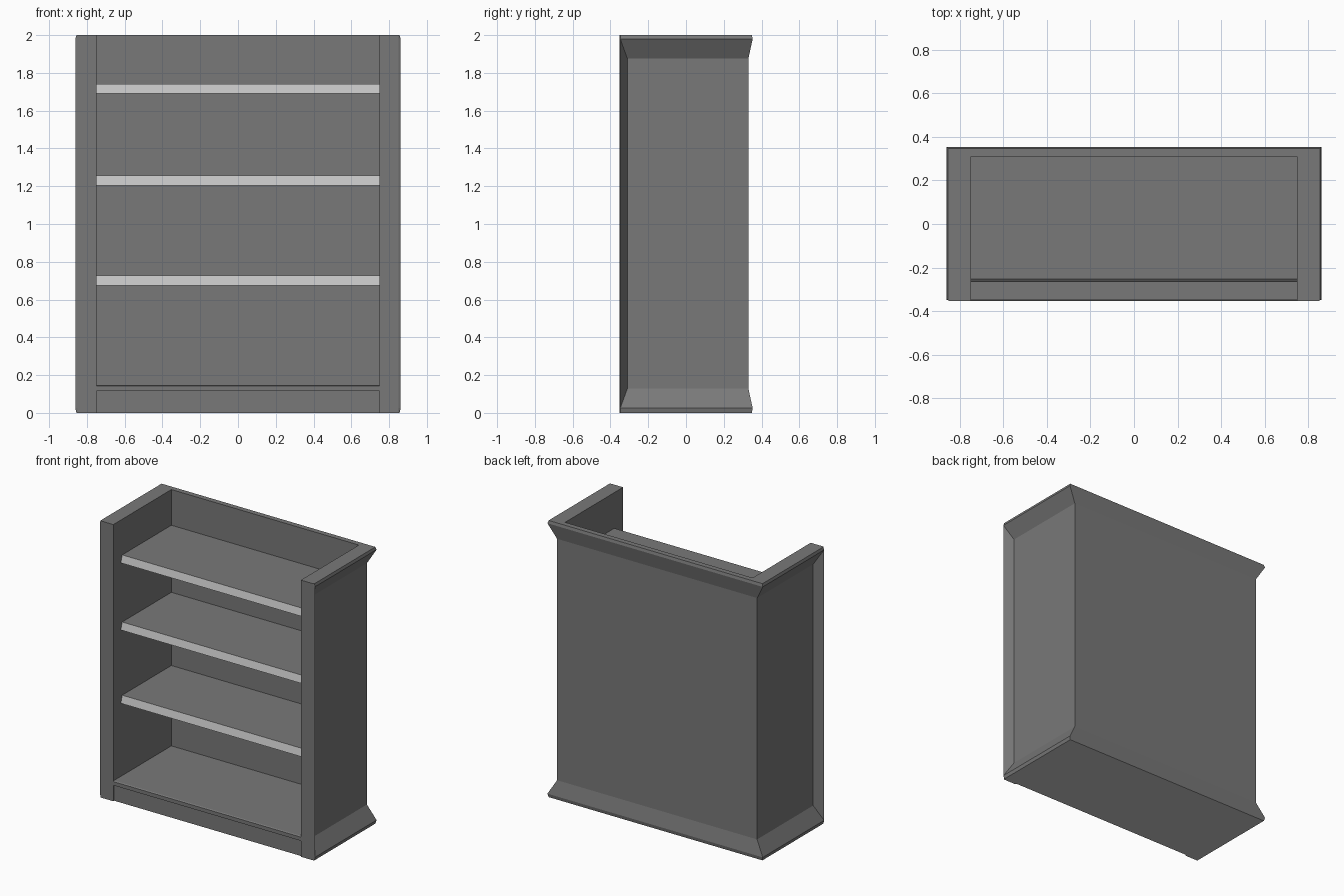
import bpy, bmesh

if "Cube" in bpy.data.objects:
    bpy.data.objects.remove(bpy.data.objects["Cube"])


def material(name, v):
    m = bpy.data.materials.new(name)
    m.diffuse_color = (v, v, v, 1)
    m.use_nodes = True
    m.node_tree.nodes["Principled BSDF"].inputs["Base Color"].default_value = m.diffuse_color
    return m


grey = material("dark grey", 0.19)
light = material("light grey", 0.555)


def finish(name, bm, light_front):
    bmesh.ops.remove_doubles(bm, verts=bm.verts, dist=0.0005)
    bmesh.ops.recalc_face_normals(bm, faces=bm.faces)
    bm.normal_update()
    me = bpy.data.meshes.new(name)
    me.materials.append(grey)
    me.materials.append(light)
    # light undersides, and light front strips on the shelves
    for f in bm.faces:
        if f.normal.z < -0.95 or (light_front and f.normal.y < -0.5):
            f.material_index = 1
    bm.to_mesh(me)
    bm.free()
    ob = bpy.data.objects.new(name, me)
    bpy.context.collection.objects.link(ob)
    return ob


def loft(name, rings, light_front=False):
    bm = bmesh.new()
    vs = [[bm.verts.new(p) for p in r] for r in rings]
    n = len(rings[0])
    for a, b in zip(vs, vs[1:]):
        for i in range(n):
            j = (i + 1) % n
            bm.faces.new((a[i], a[j], b[j], b[i]))
    bm.faces.new(vs[0])
    bm.faces.new(vs[-1])
    return finish(name, bm, light_front)


# U-shaped carcass: flared rims top and bottom, recessed sides and back
def outline(z, edge, side, front, back):
    half = [(0.75, 0.31), (0.75, -0.353), (0.85, -0.353), (edge, -0.348),
            (side, front), (side, back)]
    return ([(x, y, z) for x, y in half] +
            [(-x, y, z) for x, y in reversed(half)])


loft("bookcase_carcass", [
    outline(0.0, 0.855, 0.855, -0.348, 0.348),
    outline(0.025, 0.861, 0.861, -0.348, 0.353),
    outline(0.13, 0.861, 0.80, -0.31, 0.33),
    outline(1.875, 0.861, 0.80, -0.31, 0.33),
    outline(1.98, 0.861, 0.861, -0.348, 0.353),
    outline(2.0, 0.855, 0.855, -0.348, 0.348),
])


# Boards are side profiles (y, z) spanning the inside width
def board(name, profile, light_front=False):
    loft(name, [[(x, y, z) for y, z in profile] for x in (-0.75, 0.75)],
         light_front)


# Base with flush lip and slightly recessed kick board
board("base_floor", [(-0.343, 0), (-0.343, 0.115), (-0.353, 0.115),
                     (-0.353, 0.142), (-0.345, 0.147), (0.31, 0.147),
                     (0.31, 0)])

# Three shelves with slanted light front strips
for i, (z0, z1) in enumerate([(0.675, 0.728), (1.205, 1.257), (1.69, 1.742)]):
    board(f"shelf_{i + 1}",
          [(-0.267, z0), (-0.252, z1), (0.31, z1), (0.31, z0)], True)
